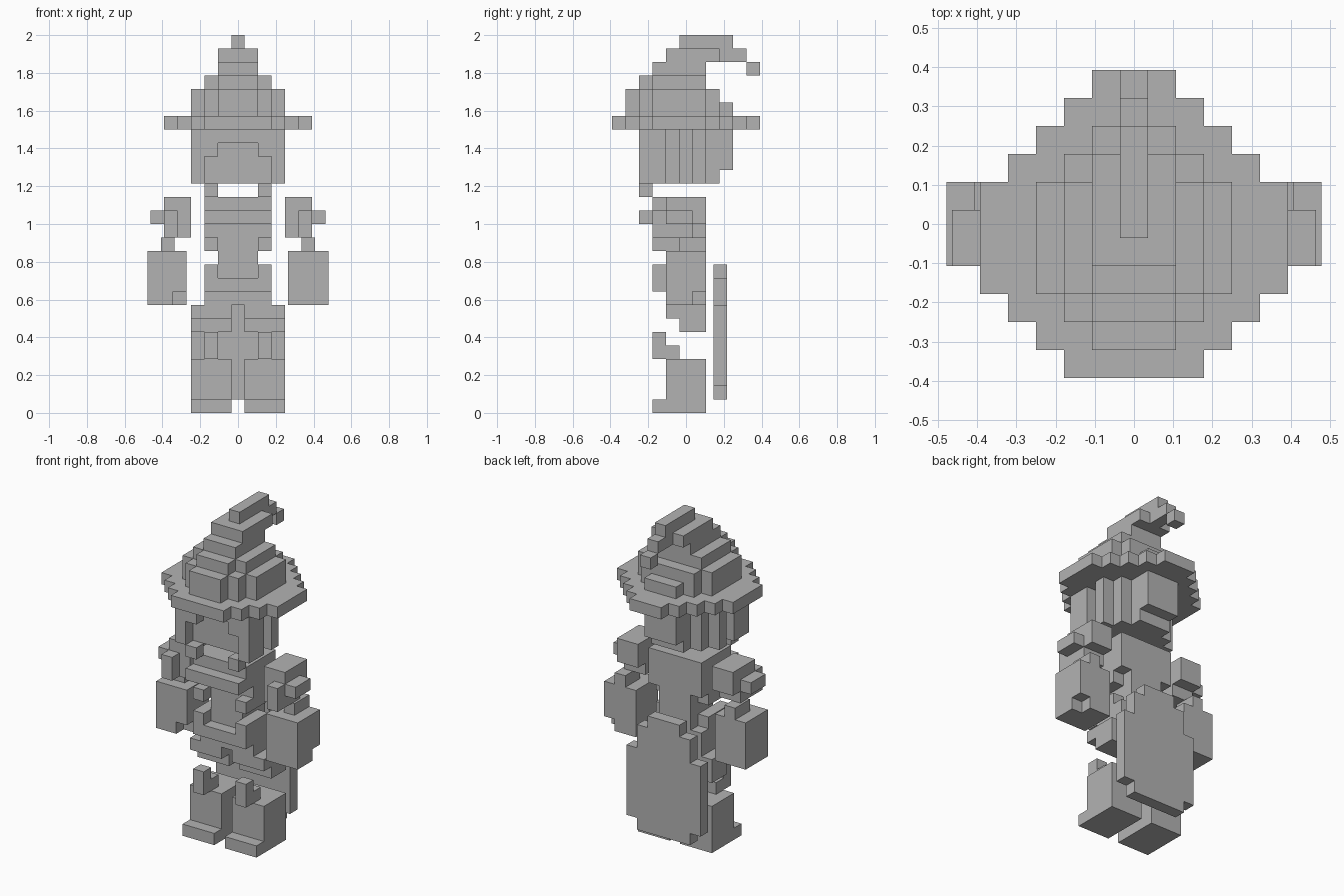
import bpy, bmesh

U = 2 / 28  # size of one voxel

grey = bpy.data.materials.new("stone_grey")
grey.diffuse_color = (0.45, 0.45, 0.45, 1)


def part(name, boxes, mirror=False):
    """One object made of boxes (x0, x1, y0, y1, z0, z1) in voxel units."""
    bm = bmesh.new()
    sides = (1, -1) if mirror else (1,)
    for s in sides:
        for x0, x1, y0, y1, z0, z1 in boxes:
            cube = bmesh.ops.create_cube(bm, size=1)["verts"]
            for v in cube:
                v.co = (s * (x0 + x1) / 2 * U + v.co.x * (x1 - x0) * U,
                        ((y0 + y1) / 2 + v.co.y * (y1 - y0)) * U,
                        ((z0 + z1) / 2 + v.co.z * (z1 - z0)) * U)
    mesh = bpy.data.meshes.new(name)
    bm.to_mesh(mesh)
    bm.free()
    mesh.materials.append(grey)
    obj = bpy.data.objects.new(name, mesh)
    bpy.context.collection.objects.link(obj)
    return obj


def wide(w, y0, y1, z0, z1):
    """Box centred on x = 0 with half width w."""
    return (-w, w, y0, y1, z0, z1)


# Boots with toes and raised cuffs
part("boots", [
    (0.5, 3.5, -1.5, 1.5, 0, 4),
    (0.5, 3.5, -2.5, -1.5, 0, 1),
    (1.5, 2.5, -2.5, -1.5, 4, 6),
    (1.5, 2.5, -1.5, -0.5, 4, 5),
], mirror=True)

# Trousers: hips and two short legs
part("trouser_legs", [
    (0.5, 3.5, -1.5, 1.5, 7, 8),
    (0.5, 3.5, -0.5, 1.5, 6, 7),
], mirror=True)
part("hips", [wide(2.5, -1.5, 1.5, 8, 10)])

# Belt with raised ends
part("belt", [wide(2.5, -2.5, -1.5, 9, 10)])
part("belt_ends", [(1.5, 2.5, -2.5, 0.5, 10, 11)], mirror=True)

# Torso, waist and collar
part("torso", [
    wide(1.5, -1.5, 1.5, 10, 12),
    wide(2.5, -1.5, 1.5, 13, 16),
    wide(1.5, -1.5, 1.5, 12, 13),
    wide(2.5, -2.5, -1.5, 14, 16),
])
part("collar", [wide(2.5, -3.5, -2.5, 14, 15)])
part("coat_flaps", [(1.5, 2.5, -2.5, 0.5, 12, 13)], mirror=True)

# Shoulders with outer and front pads
part("shoulders", [
    (3.5, 5.5, -1.5, 1.5, 14, 16),
    (3.5, 5.5, -1.5, 0.5, 13, 14),
    (5.5, 6.5, -1.5, 0.5, 14, 15),
    (4.5, 5.5, -2.5, -1.5, 13, 15),
], mirror=True)

# Hands with a notched lower corner, and wrists
part("right_hand", [
    (3.7, 6.7, -1.5, 1.5, 9, 12),
    (3.7, 6.7, -1.5, 0.5, 8, 9),
    (3.7, 5.7, 0.5, 1.5, 8, 9),
])
part("left_hand", [
    (-6.7, -3.8, -1.5, 1.5, 9, 12),
    (-6.7, -3.8, -0.5, 1.5, 8, 9),
    (-6.7, -4.8, -1.5, -0.5, 8, 9),
])
part("wrists", [(4.7, 5.7, -0.5, 1.5, 12, 13)], mirror=True)

# Cape hanging behind the back
part("cape", [
    wide(2.5, 2.04, 3.04, 1, 2),
    wide(3.5, 2.04, 3.04, 2, 8),
    wide(2.5, 2.04, 3.04, 8, 10),
    wide(1.5, 2.04, 3.04, 10, 11),
])

# Head, with a face set back behind the hair
part("head", [wide(2.5, -2.5, 1.5, 17, 21), wide(1.5, 1.5, 2.5, 17, 21)])
part("fringe", [
    wide(2.5, -3.5, -2.5, 20, 21),
    (1.5, 2.5, -3.5, -2.5, 19, 20),
    (-2.5, -1.5, -3.5, -2.5, 19, 20),
])
part("side_hair", [
    (2.5, 3.5, -3.5, -1.5, 17, 21),
    (2.5, 3.5, -0.5, 0.5, 17, 21),
], mirror=True)
part("front_locks", [(1.5, 2.5, -3.5, -2.5, 16, 17)], mirror=True)
part("back_hair", [wide(1.5, 2.5, 3.5, 18, 23)])

# Hat brim, rounded in steps
part("hat_brim", [
    wide(5.5, -2.5, 1.5, 21, 22),
    wide(4.5, -3.5, 2.5, 21, 22),
    wide(3.5, -4.5, 3.5, 21, 22),
    wide(2.5, -5.5, 4.5, 21, 22),
    wide(1.5, 4.5, 5.5, 21, 22),
])

# Hat crown narrowing upwards
part("hat_crown", [
    wide(3.5, -2.5, 1.5, 22, 24),
    wide(2.5, -3.5, 2.5, 22, 24),
    wide(1.5, -4.5, -3.5, 22, 24),
    wide(2.5, -2.5, 1.5, 24, 25),
    wide(1.5, -3.5, -2.5, 24, 25),
    wide(1.5, -2.5, 1.5, 25, 26),
    wide(1.5, -1.5, 2.5, 26, 27),
])

# Hat tip curling backwards
part("hat_tip", [
    wide(0.5, -0.5, 3.5, 27, 28),
    wide(0.5, 2.5, 4.5, 26, 27),
    wide(0.5, 4.5, 5.5, 25, 26),
])
